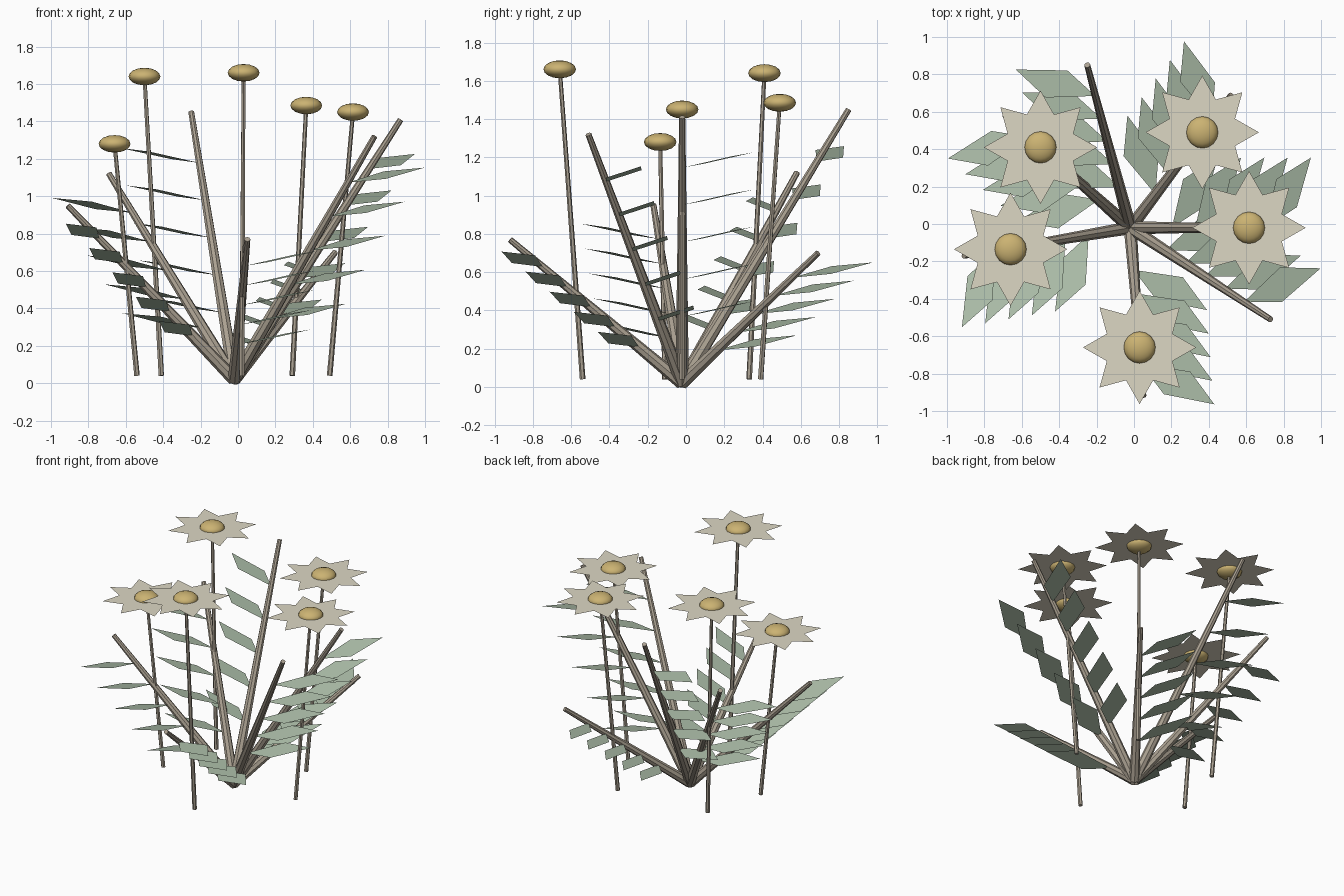
import bpy, bmesh
from math import sin, cos, pi
from mathutils import Vector

if "Cube" in bpy.data.objects:
    bpy.data.objects.remove(bpy.data.objects["Cube"])


def material(name, rgb):
    m = bpy.data.materials.new(name)
    m.diffuse_color = (*rgb, 1)
    m.use_nodes = True
    m.node_tree.nodes["Principled BSDF"].inputs["Base Color"].default_value = m.diffuse_color
    return m


BARK = material("bark", (0.40, 0.35, 0.28))
GREEN = material("leaf_green", (0.42, 0.52, 0.40))
CREAM = material("petal_cream", (0.72, 0.68, 0.55))
GOLD = material("centre_gold", (0.60, 0.45, 0.17))


def mesh_object(name, verts, faces, mat):
    me = bpy.data.meshes.new(name)
    me.from_pydata(verts, [], faces)
    me.materials.append(mat)
    ob = bpy.data.objects.new(name, me)
    bpy.context.collection.objects.link(ob)
    return ob


def rod(name, a, b, r1, r2, sides=8):
    """Tapered rod between two points."""
    a, b = Vector(a), Vector(b)
    bpy.ops.mesh.primitive_cone_add(vertices=sides, radius1=r1, radius2=r2,
                                    depth=(b - a).length, location=(a + b) / 2)
    ob = bpy.context.object
    ob.name = name
    ob.rotation_mode = 'QUATERNION'
    ob.rotation_quaternion = (b - a).to_track_quat('Z', 'Y')
    ob.data.materials.append(BARK)
    bpy.ops.object.shade_smooth_by_angle()
    return ob


# Branches fanning out of one root, each with five leaves on its left side
ROOT = Vector((-0.02, -0.02, 0.02))
TIPS = [(-0.25, 0.85, 1.45), (-0.69, 0.58, 1.12), (-0.91, -0.17, 0.95),
        (0.05, -0.92, 0.77), (0.73, -0.51, 1.32), (0.87, -0.02, 1.41),
        (0.52, 0.69, 0.70)]
# leaf corners: along branch heading, sideways, up
LEAF = [(0, 0, 0), (0.17, 0.11, 0.02), (0.245, 0.375, 0.08), (0.06, 0.26, 0.06)]

for i, tip in enumerate(TIPS, 1):
    tip = Vector(tip)
    rod(f"branch_{i}", ROOT, tip, 0.035, 0.016)
    heading = Vector((tip.x - ROOT.x, tip.y - ROOT.y, 0)).normalized()
    side = Vector((-heading.y, heading.x, 0))
    verts, faces = [], []
    for k in range(5):
        base = ROOT.lerp(tip, 0.25 + 0.14 * k)
        n = len(verts)
        verts += [base + heading * f + side * s + Vector((0, 0, u)) for f, s, u in LEAF]
        faces.append((n, n + 1, n + 2, n + 3))
    mesh_object(f"leaves_{i}", verts, faces, GREEN)

# Flowers: head position, then stalk foot x and y
FLOWERS = [((-0.50, 0.41, 1.64), (-0.41, 0.33)),
           ((0.03, -0.66, 1.66), (0.02, -0.54)),
           ((0.365, 0.49, 1.485), (0.29, 0.39)),
           ((0.615, -0.02, 1.45), (0.49, -0.02)),
           ((-0.66, -0.135, 1.28), (-0.54, -0.11))]

for i, (head, foot) in enumerate(FLOWERS, 1):
    rod(f"flower_stalk_{i}", (*foot, 0.04), head, 0.015, 0.011, 6)
    # flat eight-pointed ring of petals
    star = []
    for k in range(16):
        r = 0.19 if k % 2 else 0.303
        star.append((head[0] + r * cos(k * pi / 8), head[1] + r * sin(k * pi / 8), head[2]))
    mesh_object(f"petals_{i}", star + [head],
                [(16, k, (k + 1) % 16) for k in range(16)], CREAM)
    # flattened round centre
    bpy.ops.mesh.primitive_uv_sphere_add(segments=16, ring_count=8, radius=0.085, location=head)
    centre = bpy.context.object
    centre.name = f"flower_centre_{i}"
    centre.scale.z = 0.55
    centre.data.materials.append(GOLD)
    bpy.ops.object.shade_smooth()
